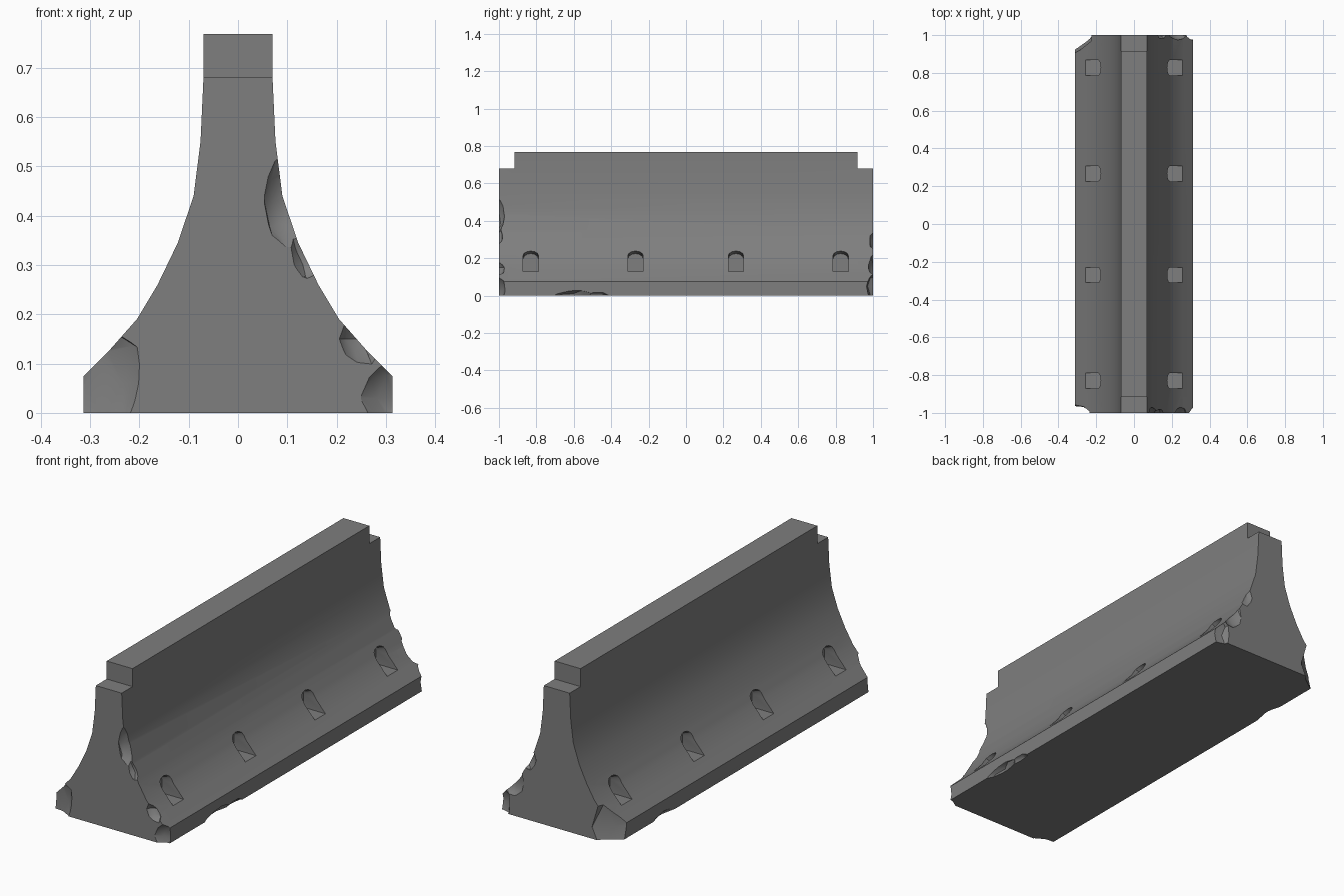
import bpy, bmesh, math, random
from mathutils import Vector

random.seed(4)
if "Cube" in bpy.data.objects:
    bpy.data.objects.remove(bpy.data.objects["Cube"], do_unlink=True)

concrete = bpy.data.materials.new("grey concrete")
concrete.use_nodes = True
GREY = (0.21, 0.21, 0.21, 1)
concrete.diffuse_color = GREY
concrete.node_tree.nodes["Principled BSDF"].inputs["Base Color"].default_value = GREY


def make_object(name, bm):
    bmesh.ops.recalc_face_normals(bm, faces=bm.faces)
    mesh = bpy.data.meshes.new(name)
    bm.to_mesh(mesh)
    bm.free()
    mesh.materials.append(concrete)
    obj = bpy.data.objects.new(name, mesh)
    bpy.context.collection.objects.link(obj)
    return obj


def loft(bm, ring_a, ring_b):
    """Closed solid between two matching rings of points."""
    a = [bm.verts.new(p) for p in ring_a]
    b = [bm.verts.new(p) for p in ring_b]
    bm.faces.new(a)
    bm.faces.new(b[::-1])
    for i in range(len(a)):
        j = (i + 1) % len(a)
        bm.faces.new((a[i], b[i], b[j], a[j]))


def carve(target, cutter):
    cutter.hide_render = True
    mod = target.modifiers.new(cutter.name, 'BOOLEAN')
    mod.operation = 'DIFFERENCE'
    mod.solver = 'EXACT'
    mod.object = cutter
    bpy.context.view_layer.objects.active = target
    bpy.ops.object.modifier_apply(modifier=mod.name)
    bpy.data.objects.remove(cutter, do_unlink=True)


# Flared barrier body, extruded along y
half = [(0.313, 0), (0.313, 0.075), (0.258, 0.13), (0.205, 0.19), (0.163, 0.26),
        (0.122, 0.345), (0.09, 0.44), (0.076, 0.55), (0.07, 0.68), (0.07, 0.768)]
profile = half + [(-x, z) for x, z in reversed(half)]
bm = bmesh.new()
loft(bm, [(x, -1, z) for x, z in profile], [(x, 1, z) for x, z in profile])
barrier = make_object("barrier_body", bm)

# Step at each end of the top rail
bm = bmesh.new()
for s in (-1, 1):
    box = bmesh.ops.create_cube(bm, size=1)["verts"]
    for v in box:
        v.co = Vector((v.co.x * 0.4, v.co.y * 0.2 + s * 1.016, v.co.z * 0.2 + 0.78))
carve(barrier, make_object("end_step_cutter", bm))


# Arched pockets along both sides
def arch(x, y, top):
    w, r = 0.041, 0.03
    ring = [(x, y - w, 0.13), (x, y + w, 0.13)]
    for k in range(7):
        a = math.pi * k / 6
        ring.append((x, y + w * math.cos(a), top - r + r * math.sin(a)))
    return ring


bm = bmesh.new()
for side in (-1, 1):
    for y in (-0.83, -0.27, 0.267, 0.827):
        loft(bm, arch(side * 0.14, y, 0.225), arch(side * 0.34, y, 0.3))
carve(barrier, make_object("pocket_cutter", bm))

# Broken corners and edges: centre, radii
chips = [
    ((-0.36, 1.05, 0.06), (0.17, 0.16, 0.20)),
    ((-0.31, -1.03, 0.06), (0.14, 0.075, 0.14)),
    ((0.32, -1.02, 0.03), (0.07, 0.055, 0.09)),
    ((0.25, -1.02, 0.15), (0.05, 0.05, 0.06)),
    ((0.10, -1.01, 0.43), (0.05, 0.04, 0.10)),
    ((0.145, -1.01, 0.33), (0.045, 0.03, 0.06)),
    ((0.32, 1.01, 0.05), (0.07, 0.045, 0.09)),
    ((0.235, 1.01, 0.17), (0.06, 0.035, 0.08)),
    ((0.15, 1.01, 0.30), (0.04, 0.03, 0.06)),
    ((0.325, -0.60, -0.01), (0.04, 0.12, 0.04)),
    ((0.325, -0.47, -0.01), (0.03, 0.08, 0.03)),
    ((-0.325, 0.62, -0.01), (0.03, 0.10, 0.035)),
]
for centre, radii in chips:
    bm = bmesh.new()
    bmesh.ops.create_icosphere(bm, subdivisions=2, radius=1)
    for v in bm.verts:
        rough = random.uniform(0.88, 1.1)
        v.co = Vector([c + p * r * rough for c, p, r in zip(centre, v.co, radii)])
    carve(barrier, make_object("chip_cutter", bm))

# Smooth flare with crisp edges
bpy.ops.object.select_all(action='DESELECT')
barrier.select_set(True)
bpy.context.view_layer.objects.active = barrier
bpy.ops.object.shade_smooth_by_angle(angle=math.radians(30))
